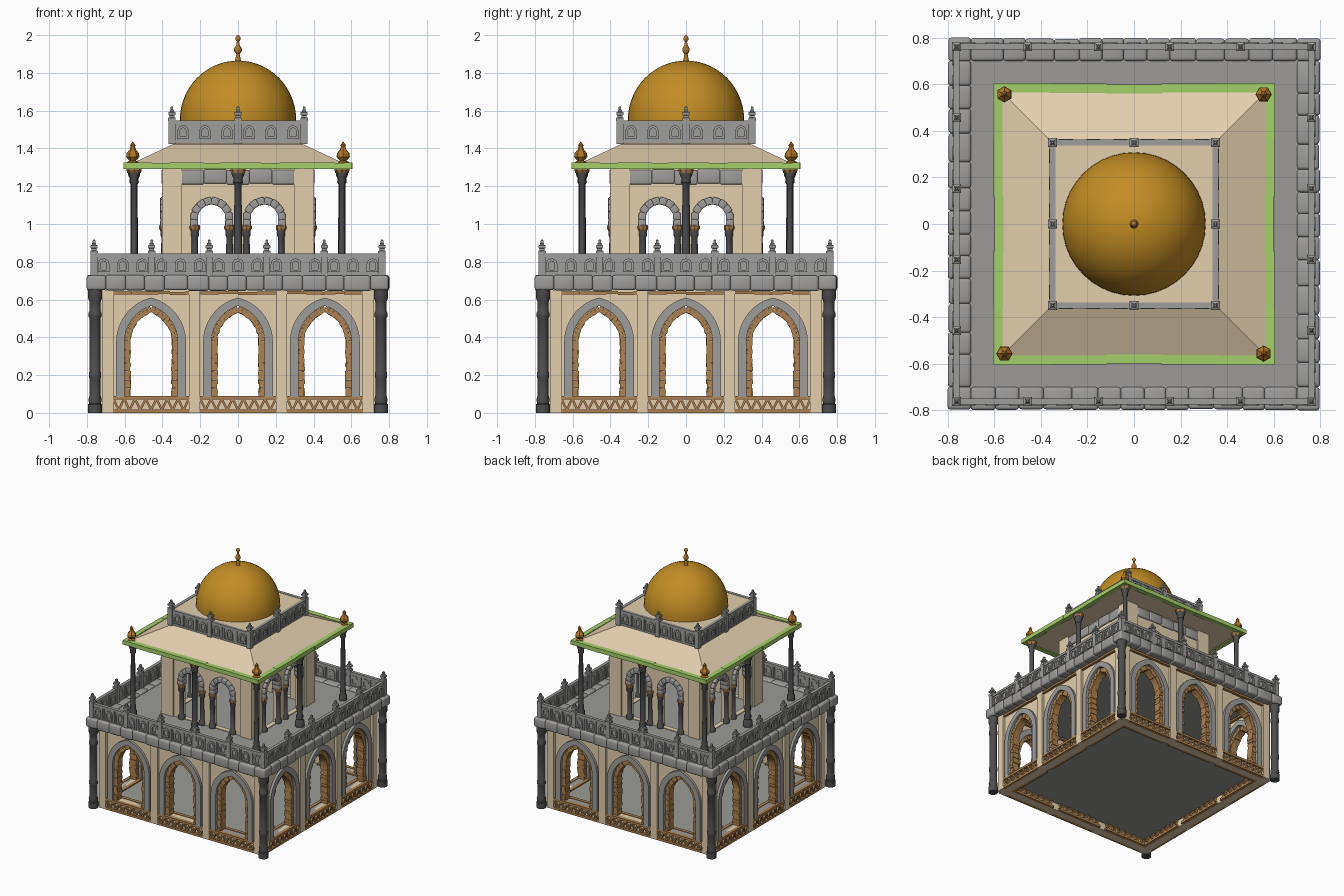
import bpy, bmesh, math, random
from mathutils import Matrix, Vector

if "Cube" in bpy.data.objects:
    bpy.data.objects.remove(bpy.data.objects["Cube"])
random.seed(4)
R = random.uniform


def mat(name, r, g, b):
    m = bpy.data.materials.new(name)
    m.diffuse_color = [((c / 255 + .055) / 1.055) ** 2.4 for c in (r, g, b)] + [1]
    m.use_nodes = True
    m.node_tree.nodes["Principled BSDF"].inputs["Base Color"].default_value = m.diffuse_color
    return m


SAND = mat("sandstone", 226, 207, 175)
STONE = mat("grey_stone", 158, 157, 155)
DECK = mat("deck_grey", 155, 154, 151)
DARK = mat("dark_iron", 78, 78, 79)
WOOD = mat("brown_wood", 172, 130, 82)
AMBER = mat("amber_finial", 178, 120, 42)
GOLD = mat("dome_gold", 194, 140, 36)
GREEN = mat("green_trim", 166, 208, 106)


def part(name, m, bm, four=False, smooth=False, bevel=0):
    """Turn a bmesh into an object, optionally repeated on all four sides."""
    if bevel:
        bmesh.ops.bevel(bm, geom=bm.edges[:], offset=bevel, segments=3, affect='EDGES', profile=.5)
    bmesh.ops.recalc_face_normals(bm, faces=bm.faces[:])
    if four:
        src = bm.verts[:] + bm.edges[:] + bm.faces[:]
        for k in (1, 2, 3):
            new = bmesh.ops.duplicate(bm, geom=src)["geom"]
            bmesh.ops.rotate(bm, verts=[v for v in new if isinstance(v, bmesh.types.BMVert)],
                             matrix=Matrix.Rotation(k * math.pi / 2, 3, 'Z'))
    me = bpy.data.meshes.new(name)
    bm.to_mesh(me)
    bm.free()
    me.materials.clear()
    me.materials.append(m)
    for p in me.polygons:
        p.use_smooth = smooth
        p.material_index = 0
    if smooth:
        me.set_sharp_from_angle(angle=math.radians(40))
    ob = bpy.data.objects.new(name, me)
    bpy.context.collection.objects.link(ob)
    return ob


def box(bm, c, s, ang=0):
    """Box by centre and size, turned by ang in the wall plane (xz)."""
    M = Matrix.Translation(c) @ Matrix.Rotation(-ang, 4, 'Y') @ Matrix.Diagonal((*s, 1))
    bmesh.ops.create_cube(bm, size=1, matrix=M)


def lathe(bm, prof, n, x=0, y=0, phase=0):
    rings = []
    for r, z in prof:
        rings.append([bm.verts.new((x + max(r, 1e-4) * math.cos(phase + 2 * math.pi * i / n),
                                    y + max(r, 1e-4) * math.sin(phase + 2 * math.pi * i / n), z)) for i in range(n)])
    for a, b in zip(rings, rings[1:]):
        for i in range(n):
            j = (i + 1) % n
            bm.faces.new((a[i], a[j], b[j], b[i]))
    bm.faces.new(rings[0][::-1])
    bm.faces.new(rings[-1])


def rect(x0, x1, z0, z1):
    return [(x0, z0), (x1, z0), (x1, z1), (x0, z1)]


def arch(cx, z0, w, spring, rise, n=9):
    """Two-arc pointed arch outline (semicircle if rise == w)."""
    rad = (w * w + rise * rise) / (2 * w)
    top = math.asin(min(1, rise / rad))
    right = [(w - rad + rad * math.cos(top * i / n), spring + rad * math.sin(top * i / n)) for i in range(n + 1)]
    right[-1] = (0, spring + rise)
    left = [(-x, z) for x, z in right]
    return [(cx + x, z) for x, z in [(-w, z0)] + left + right[-2::-1] + [(w, z0)]]


def plate(bm, outlines, y0, y1):
    """Filled outlines with holes in the xz plane, between y0 and y1."""
    cu = bpy.data.curves.new("outline", 'CURVE')
    cu.dimensions, cu.fill_mode, cu.extrude = '2D', 'BOTH', abs(y1 - y0) / 2
    for pts in outlines:
        sp = cu.splines.new('POLY')
        sp.points.add(len(pts) - 1)
        for p, (x, z) in zip(sp.points, pts):
            p.co = (x, z, 0, 1)
        sp.use_cyclic_u = True
    ob = bpy.data.objects.new("outline", cu)
    bpy.context.collection.objects.link(ob)
    dg = bpy.context.evaluated_depsgraph_get()
    me = bpy.data.meshes.new_from_object(ob.evaluated_get(dg))
    me.transform(Matrix.Translation((0, (y0 + y1) / 2, 0)) @ Matrix.Rotation(math.pi / 2, 4, 'X'))
    bm.from_mesh(me)
    bmesh.ops.remove_doubles(bm, verts=bm.verts[:], dist=1e-5)
    bpy.data.objects.remove(ob)
    bpy.data.curves.remove(cu)
    bpy.data.meshes.remove(me)


def walk(path, n):
    """n evenly spaced stations along a path: x, z, angle, step."""
    P = [Vector(p) for p in path]
    L = [(b - a).length for a, b in zip(P, P[1:])]
    step = sum(L) / n
    for i in range(n):
        d, k = (i + .5) * step, 0
        while d > L[k]:
            d -= L[k]
            k += 1
        t = (P[k + 1] - P[k]).normalized()
        q = P[k] + t * d
        yield q.x, q.y, math.atan2(t.y, t.x), step


BAYS = (-.46, 0, .46)
new = bmesh.new

# lower storey: raised floor, pierced walls, pilasters
b = new(); box(b, (0, 0, .07), (1.32, 1.32, .02)); part("floor", DECK, b)
b = new(); plate(b, [rect(-.72, .72, 0, .66)] + [arch(c, .085, .143, .375, .195) for c in BAYS], -.72, -.655)
part("lower_walls", SAND, b, True)
b = new()
for x, w in ((-.23, .06), (.23, .06), (-.69, .06), (.69, .06)):
    box(b, (x, -.71, .325), (w, .06, .65))
part("pilasters", SAND, b, True)
b = new()
for c in BAYS:
    plate(b, [arch(c, .085, .185, .375, .235), arch(c, .085, .141, .375, .192)], -.74, -.64)
part("arch_frames", STONE, b, True)

# jagged brick lining of the arches, lattice sills (both faces) and top mouldings
b = new()
for c in BAYS:
    for x, z, a, s in walk(arch(c, .085, .126, .375, .175), 46):
        box(b, (x, -.69 + R(-.004, .004), z), (s * .97, .06, .034 + R(-.006, .006)), a + R(-.05, .05))
part("arch_bricks", WOOD, b, True)
b = new()
for c in BAYS:
    for y in (-.727, -.648):
        box(b, (c, y, .08), (.405, .026, .018))
        box(b, (c, y, .009), (.405, .026, .018))
        for i in range(14):
            x, s = c - .2 + (i + .5) * .4 / 14, 1 if i % 2 else -1
            box(b, (x, y, .045), (.066, .018, .012), s * math.atan2(.06, .029))
        for i in range(4):
            box(b, (c - .15 + .1 * i, y, .634 + R(-.003, .003)), (.099, .026, .016), R(-.02, .02))
part("lattice_sills", WOOD, b, True)

# corner columns
b = new()
lathe(b, [(.037, 0), (.037, .045), (.031, .05), (.035, .07), (.03, .09), (.029, .18), (.033, .19), (.033, .21),
          (.029, .22), (.028, .5), (.034, .51), (.034, .53), (.028, .54), (.03, .59), (.038, .61), (.038, .66)],
      12, -.757, -.757)
part("corner_columns", DARK, b, True, True)

# deck and irregular cornice blocks
b = new(); box(b, (0, 0, .685), (1.5, 1.5, .06)); part("deck", DECK, b)
b, x = new(), -.8
while x < .69:
    w = R(.09, .125)
    if x + w > .62:
        w = .70 - x
    o = R(-.005, 0)
    box(b, (x + w / 2, -.75 - o / 2, .688 + R(-.003, .003)), (w + .003, .1 + o, .08 + R(-.003, .004)))
    x += w
part("cornice_blocks", STONE, b, True, True, bevel=.014)


def balustrade(name, y, half, z0, posts, thick):
    """Panelled parapet with arched reliefs, posts and finials."""
    b = new()
    box(b, (0, y, z0 + .06), (2 * half, thick, .12))
    box(b, (0, y, z0 + .115), (2 * half, thick + .01, .016))
    step = (posts[1] - posts[0]) / 3
    mid = [posts[0] + step * (i + .5) for i in range(3 * (len(posts) - 1))]
    y0, y1 = y - thick / 2 - .009, y + thick / 2 + .004
    for m in mid:
        plate(b, [arch(m, z0 + .025, .03, z0 + .067, .03, 5), arch(m, z0 + .037, .016, z0 + .067, .016, 5)], y0, y1)
        k = step / 2 - .004
        plate(b, [rect(m - k, m + k, z0 + .01, z0 + .112), rect(m - k + .007, m + k - .007, z0 + .018, z0 + .104)],
              y0 + .004, y1)
    for x in posts[:-1]:
        box(b, (x, y, z0 + .06), (.036, .036, .125))
        prof = [(.028, .12), (.028, .137), (.018, .14), (.018, .15), (.027, .153), (.027, .166),
                (.016, .17), (.016, .178), (.01, .18), (.01, .193), (.005, .197)]
        lathe(b, [(r, z + z0) for r, z in prof], 4, x, y, math.pi / 4)
    part(name, STONE, b, True)


balustrade("lower_balustrade", -.762, .775, .72, [-.762 + .3048 * i for i in range(6)], .016)

# upper chamber: pierced walls, corner piers, stone band
b = new()
plate(b, [rect(-.39, .39, .70, 1.30)] + [arch(c, .72, .083, 1.03, .083) for c in (-.14, .14)], -.39, -.35)
part("chamber_walls", SAND, b, True)
b = new(); box(b, (-.35, -.35, 1.0), (.105, .105, .6)); part("chamber_piers", SAND, b, True)
b = new()
for i in range(5):
    box(b, (-.24 + .12 * i, -.38, 1.25 + R(-.004, .004)), (.122, .05, .076))
part("chamber_band", STONE, b, True, True, bevel=.01)
b, d = new(), new()
for c in (-.14, .14):
    for x, z, a, s in walk(arch(c, .985, .092, 1.03, .092), 10):
        box(b, (x, -.38, z), (s * 1.1, .064, .04), a)
part("chamber_arch_stones", STONE, b, True, True, bevel=.007)
b = new()
for x in (-.228, -.045, .045, .228):
    lathe(b, [(.026, .71), (.026, .74), (.018, .75), (.017, .93), (.022, .94), (.022, .965)], 10, x, -.39)
    lathe(d, [(.02, .96), (.028, .975), (.028, .99), (.022, .995)], 8, x, -.39)
part("chamber_columns", DARK, b, True, True)
part("chamber_column_caps", WOOD, d, True)

# canopy pillars with wooden caps
b, d = new(), new()
for x, k in ((-.55, 1), (0, 1.2)):
    lathe(b, [(.03 * k, .71), (.03 * k, .75), (.02 * k, .77), (.024 * k, .79), (.018 * k, .81), (.016 * k, 1.21),
              (.022 * k, 1.22), (.02 * k, 1.24), (.028 * k, 1.26), (.028 * k, 1.275)], 10, x, -.55)
    lathe(d, [(.03 * k, 1.27), (.04, 1.285), (.04, 1.3)], 8, x, -.55)
part("canopy_pillars", DARK, b, True, True)
part("canopy_pillar_caps", WOOD, d, True)

# sloping canopy roof, green eaves, corner finials
b, q = new(), math.sqrt(2)
lathe(b, [(.58 * q, 1.297), (.58 * q, 1.312), (.35 * q, 1.42)], 4, phase=math.pi / 4)
part("canopy_roof", SAND, b)
b = new()
for i in range(5):
    box(b, (-.48 + .24 * i, -.583 + R(-.003, .003), 1.308), (.246, .04, .033), R(-.012, .012))
part("green_eaves", GREEN, b, True)
b = new()
lathe(b, [(.03, 1.315), (.03, 1.328), (.018, 1.335), (.035, 1.355), (.033, 1.375), (.016, 1.395), (.012, 1.41),
          (.014, 1.418), (0, 1.437)], 6, -.557, -.557)
part("canopy_finials", AMBER, b, True)

# roof block, parapet, dome and top finial
b = new(); box(b, (0, 0, 1.475), (.69, .69, .14)); part("roof_block", SAND, b)
balustrade("roof_parapet", -.35, .357, 1.425, [-.35, 0, .35], .014)
b = new()
lathe(b, [(.308, 1.53)] + [(.308 * math.cos(t * math.pi / 28), 1.55 + .315 * math.sin(t * math.pi / 28))
                           for t in range(15)], 40)
part("dome", GOLD, b, False, True)
b = new()
lathe(b, [(.018, 1.855), (.012, 1.885), (.009, 1.9), (.02, 1.915), (.02, 1.928), (.008, 1.95), (.006, 1.965),
          (.013, 1.975), (.014, 1.985), (.008, 1.996), (0, 2.0)], 10)
part("dome_finial", AMBER, b, False, True)
